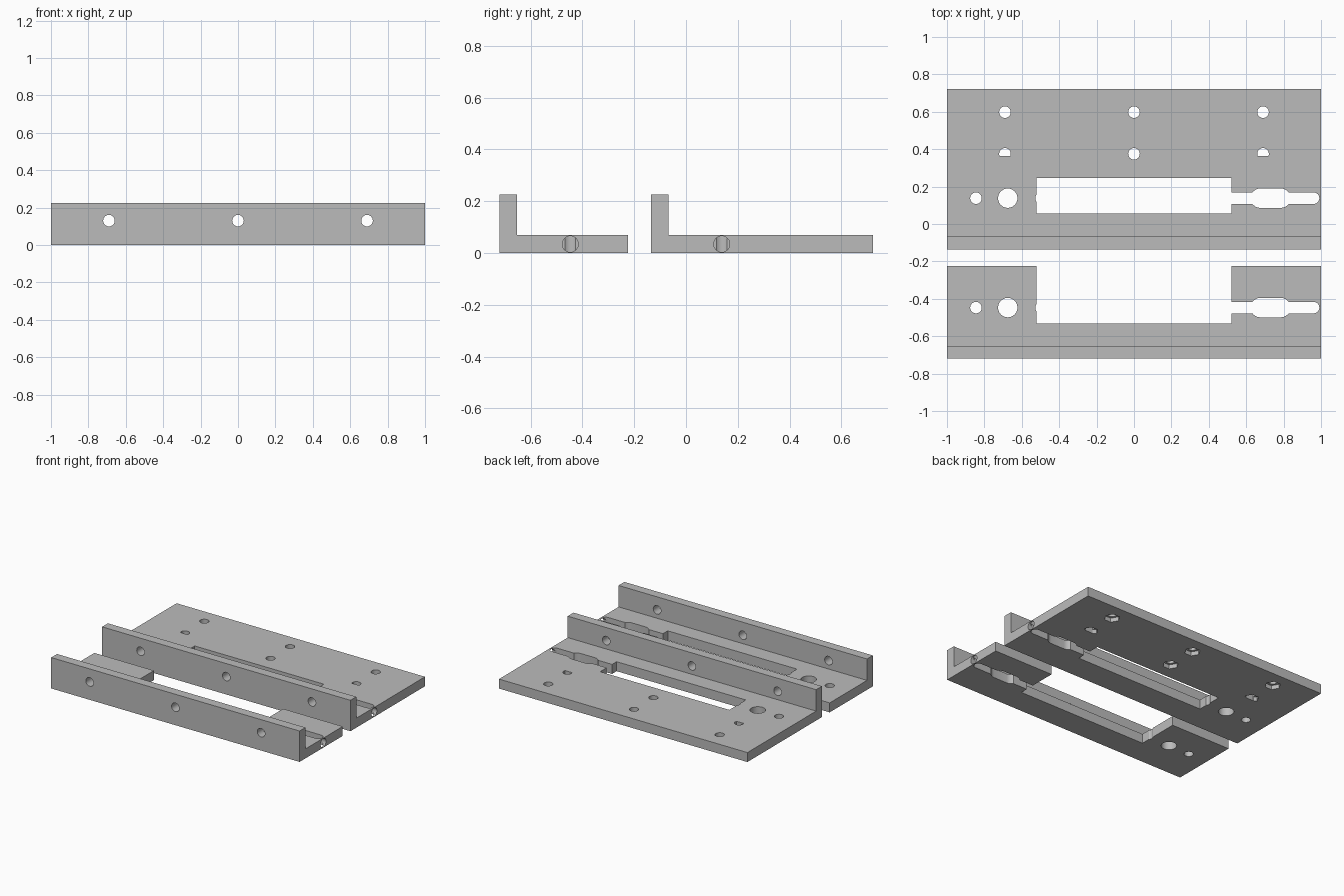
import bpy, bmesh, math
from mathutils import Vector

cube = bpy.data.objects.get("Cube")
if cube:
    bpy.data.objects.remove(cube, do_unlink=True)

THICK, HEIGHT = 0.069, 0.225
HOLE = 0.031
COLUMNS = (-0.69, 0, 0.69)

grey = bpy.data.materials.new("plain grey")
grey.use_nodes = True
grey.diffuse_color = (0.5, 0.5, 0.5, 1)
grey.node_tree.nodes["Principled BSDF"].inputs["Base Color"].default_value = (0.5, 0.5, 0.5, 1)


def prism(name, pts, lo, hi, axis="z"):
    """Extrude a 2D outline along an axis (x: pts are y,z; y: x,z; z: x,y)."""
    place = {"x": lambda a, b, c: (c, a, b),
             "y": lambda a, b, c: (a, c, b),
             "z": lambda a, b, c: (a, b, c)}[axis]
    bm = bmesh.new()
    face = bm.faces.new([bm.verts.new(place(a, b, lo)) for a, b in pts])
    ext = bmesh.ops.extrude_face_region(bm, geom=[face])
    moved = [g for g in ext["geom"] if isinstance(g, bmesh.types.BMVert)]
    bmesh.ops.translate(bm, verts=moved, vec=Vector(place(0, 0, hi - lo)))
    bmesh.ops.recalc_face_normals(bm, faces=bm.faces)
    mesh = bpy.data.meshes.new(name)
    bm.to_mesh(mesh)
    bm.free()
    obj = bpy.data.objects.new(name, mesh)
    bpy.context.collection.objects.link(obj)
    return obj


def arc(cx, cy, r, start, end, n):
    return [(cx + r * math.cos(start + (end - start) * i / n),
             cy + r * math.sin(start + (end - start) * i / n)) for i in range(n + 1)]


def circle(cx, cy, r, n=24):
    return arc(cx, cy, r, 0, math.tau, n)[:-1]


def capsule(x0, x1, cy, r):
    q = math.pi / 2
    return arc(x1, cy, r, -q, q, 12) + arc(x0, cy, r, q, 3 * q, 12)


def rect(x0, x1, y0, y1):
    return [(x0, y0), (x1, y0), (x1, y1), (x0, y1)]


def drill(pts, lo=-0.1, hi=0.3, axis="z"):
    cutter = prism("cutter", pts, lo, hi, axis)
    cutter.hide_render = True
    return cutter


def cut(obj, cutters):
    """Subtract each cutter in turn, then discard it."""
    for c in cutters:
        mod = obj.modifiers.new("cut", "BOOLEAN")
        mod.operation, mod.solver, mod.object = "DIFFERENCE", "EXACT", c
    bpy.context.view_layer.update()
    result = bpy.data.meshes.new_from_object(obj.evaluated_get(bpy.context.evaluated_depsgraph_get()))
    obj.modifiers.clear()
    obj.data = result
    for c in cutters:
        bpy.data.objects.remove(c, do_unlink=True)


def bracket(name, front, back, window, extra=()):
    """L-shaped bracket with wall holes, a window and a keyed slot."""
    wall = front + 0.067
    row = front + 0.273
    obj = prism(name, [(front, 0), (back, 0), (back, THICK), (wall, THICK),
                       (wall, HEIGHT), (front, HEIGHT)], -1, 1, "x")
    cutters = [drill(circle(x, 0.13, HOLE), front - 0.1, wall + 0.03, "y") for x in COLUMNS]
    cutters += [
        drill(rect(-0.52, 0.52, *window)),
        drill(capsule(-0.497, 0.96, row, HOLE)),            # long rod slot
        drill(capsule(0.675, 0.785, row, 0.052)),           # wider pocket
        drill(circle(-0.675, row, 0.052)),
        drill(circle(-0.845, row, HOLE)),
        drill(circle(row, THICK / 2, HOLE), 0.95, 1.1, "x"),  # end bore
    ]
    cut(obj, cutters + list(extra))
    obj.data.materials.clear()
    obj.data.materials.append(grey)
    bpy.ops.object.select_all(action="DESELECT")
    obj.select_set(True)
    bpy.context.view_layer.objects.active = obj
    bpy.ops.object.shade_smooth_by_angle(angle=math.radians(30))


# Mounting holes with hexagonal nut pockets underneath
mounts = []
for y in (0.598, 0.375):
    for x in COLUMNS:
        hole, nut = circle(x, y, HOLE), circle(x, y, 0.053, 6)
        if y < 0.5 and x:
            # the outer inner-row holes are cut flat on the wall side
            a = math.asin(0.012 / HOLE)
            hole = arc(x, y, HOLE, -a, math.pi + a, 14)
            nut = [(px, max(py, y - 0.012)) for px, py in nut]
        mounts += [drill(hole), drill(nut, -0.1, 0.03)]

bracket("front_bracket", -0.72, -0.224, (-0.533, -0.1))
bracket("back_bracket", -0.135, 0.722, (0.055, 0.245), mounts)
